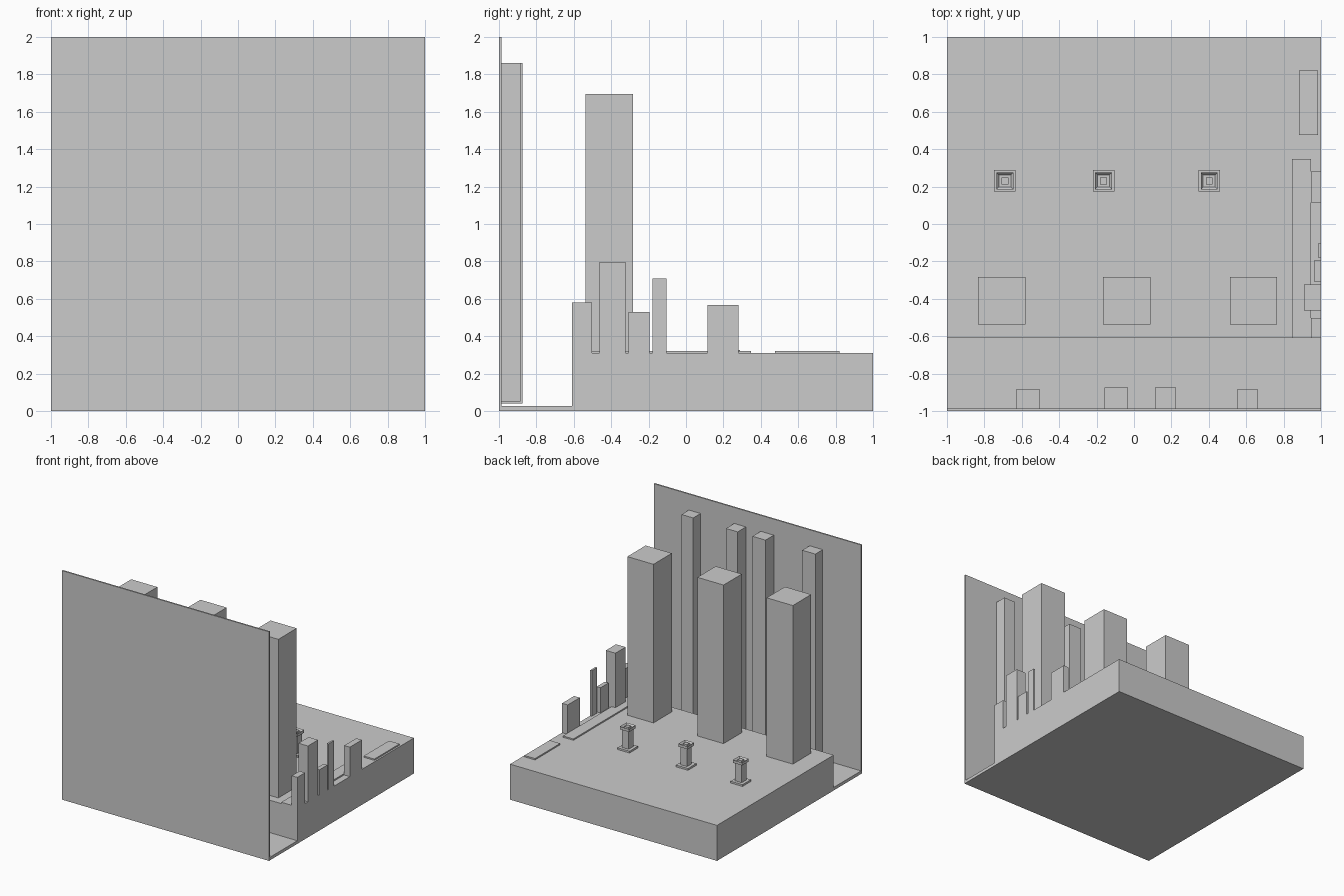
import bpy, bmesh
from mathutils import Vector

if "Cube" in bpy.data.objects:
    bpy.data.objects.remove(bpy.data.objects["Cube"])


def box(name, x0, x1, y0, y1, z0, z1):
    """Axis-aligned box from its limits."""
    bm = bmesh.new()
    bmesh.ops.create_cube(bm, size=1)
    size = Vector((x1 - x0, y1 - y0, z1 - z0))
    mid = Vector((x0 + x1, y0 + y1, z0 + z1)) / 2
    for v in bm.verts:
        v.co = Vector(a * b for a, b in zip(v.co, size)) + mid
    mesh = bpy.data.meshes.new(name)
    bm.to_mesh(mesh)
    bm.free()
    ob = bpy.data.objects.new(name, mesh)
    bpy.context.collection.objects.link(ob)
    return ob


def square(name, x, y, w, z0, z1):
    return box(name, x - w / 2, x + w / 2, y - w / 2, y + w / 2, z0, z1)


FLOOR = 0.31

# Raised terrace, sunken trench and tall front wall
box("terrace", -1, 1, -0.61, 1, 0, FLOOR)
box("trench_floor", -1, 1, -1, -0.61, 0, 0.027)
box("front_wall", -1, 1, -1, -0.987, 0.027, 2)

# Pilasters on the inside of the wall
for x0, x1, y1, z0 in ((-0.63, -0.503, -0.885, 0.05), (-0.157, -0.031, -0.873, 0.04),
                       (0.112, 0.225, -0.873, 0.04), (0.55, 0.663, -0.885, 0.05)):
    box("wall_pilaster", x0, x1, -0.987, y1, z0, 1.86)

# Three large square columns
for x in (-0.707, -0.038, 0.639):
    square("column", x, -0.41, 0.253, FLOOR, 1.695)

# Small pedestals with a hollowed cap
for x in (-0.69, -0.163, 0.402):
    y = 0.23
    square("pedestal_base", x, y, 0.115, FLOOR, 0.326)
    square("pedestal_shaft", x, y, 0.063, 0.326, 0.485)
    cap = square("pedestal_cap", x, y, 0.09, 0.485, 0.51)
    bm = bmesh.new()
    bm.from_mesh(cap.data)
    bm.normal_update()
    top = max(bm.faces, key=lambda f: f.calc_center_median().z)
    bmesh.ops.inset_region(bm, faces=[top], thickness=0.018, depth=0)
    bmesh.ops.translate(bm, verts=top.verts[:], vec=(0, 0, -0.015))
    bm.to_mesh(cap.data)
    bm.free()
    square("pedestal_bead", x, y, 0.036, 0.495, 0.508)

# Low slabs along the right edge
box("edge_slab_long", 0.845, 0.945, -0.61, 0.347, FLOOR, 0.322)
box("edge_slab_short", 0.883, 0.985, 0.475, 0.822, FLOOR, 0.322)

# Broken wall stumps on the right edge
for x0, y0, y1, z1 in ((0.946, -0.61, -0.502, 0.58), (0.908, -0.463, -0.323, 0.798),
                       (0.963, -0.307, -0.196, 0.53), (0.984, -0.18, -0.105, 0.708),
                       (0.946, 0.115, 0.282, 0.567)):
    box("wall_stump", x0, 1, y0, y1, FLOOR, z1)
